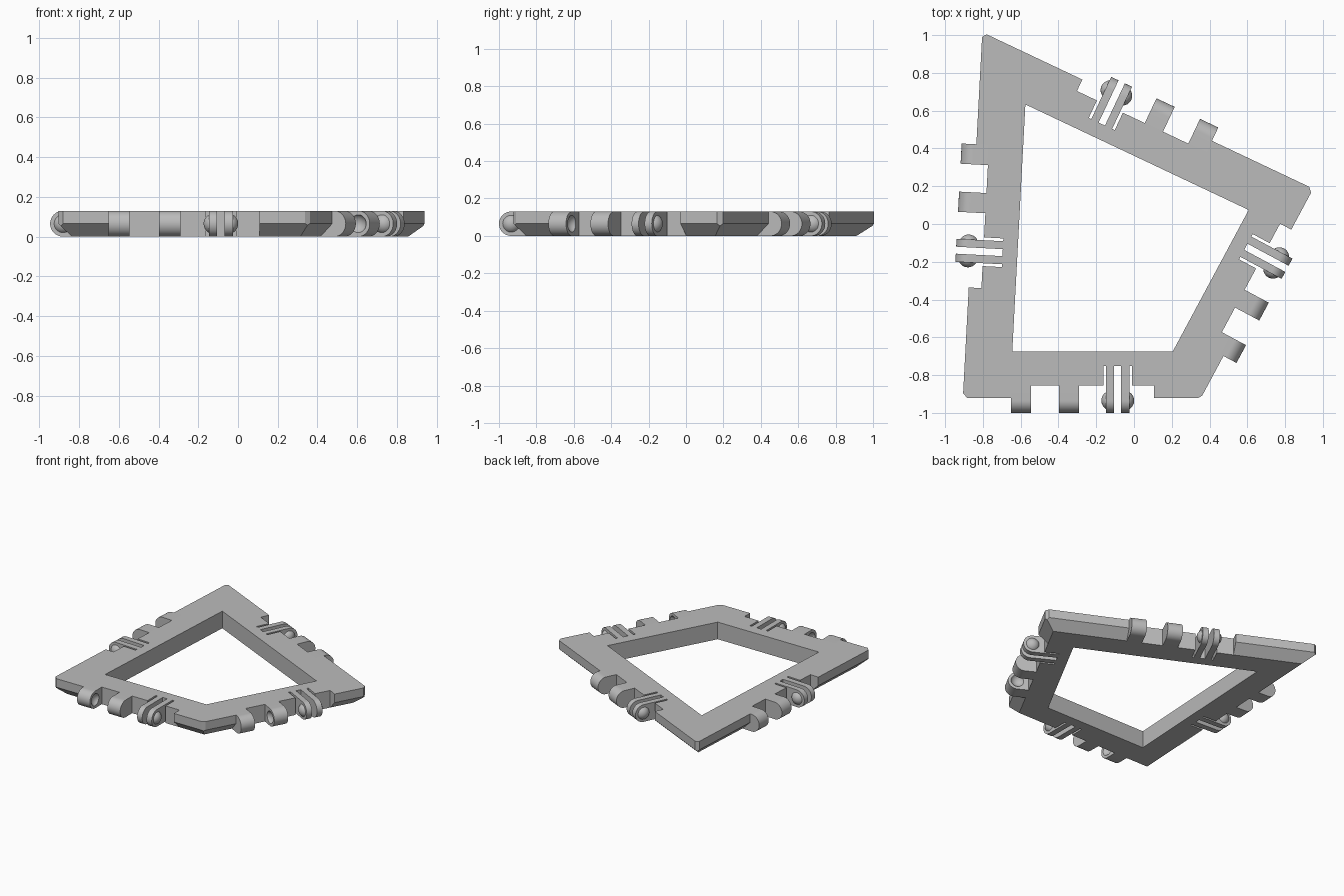
import bpy, bmesh, math
from mathutils import Matrix, Vector

if "Cube" in bpy.data.objects:
    bpy.data.objects.remove(bpy.data.objects["Cube"], do_unlink=True)

H = 0.13            # frame thickness
WIDTH = 0.248       # frame width in plan
NOTCH = 0.067       # notch depth, also the chamfer inset
SLOT = 0.169        # depth of the flex slots
R = H / 2           # hinge barrel radius
PIN_R, PIN_IN = 0.052, 0.026   # snap ball radius and how far it is sunk

grey = bpy.data.materials.new("plain_grey")
grey.use_nodes = True
colour = (0.5, 0.5, 0.5, 1)
grey.diffuse_color = colour
grey.node_tree.nodes["Principled BSDF"].inputs["Base Color"].default_value = colour

# Kite corners, counter-clockwise from the front right corner's neighbour
corners = [Vector(c) for c in ((-0.906, -0.922), (0.354, -0.922), (0.949, 0.187), (-0.803, 1.015))]
chops = [0.018, 0.008, 0.017, 0.021]
sides = ["front", "left", "back", "right"]


def make_object(name, bm, smooth=False):
    bmesh.ops.recalc_face_normals(bm, faces=bm.faces)
    mesh = bpy.data.meshes.new(name)
    bm.to_mesh(mesh)
    bm.free()
    mesh.materials.append(grey)
    ob = bpy.data.objects.new(name, mesh)
    bpy.context.collection.objects.link(ob)
    bpy.ops.object.select_all(action="DESELECT")
    ob.select_set(True)
    bpy.context.view_layer.objects.active = ob
    if smooth:
        bpy.ops.object.shade_smooth_by_angle(angle=math.radians(35))
    return ob


def cut(ob, cutter):
    cutter.hide_render = True
    mod = ob.modifiers.new("cut", "BOOLEAN")
    mod.operation = "DIFFERENCE"
    mod.solver = "EXACT"
    mod.object = cutter
    bpy.ops.object.select_all(action="DESELECT")
    ob.select_set(True)
    bpy.context.view_layer.objects.active = ob
    bpy.ops.object.modifier_apply(modifier=mod.name)
    bpy.data.objects.remove(cutter, do_unlink=True)


def extrude_profile(bm, points, offset, matrix):
    """Closed prism from a profile, swept along offset, then placed."""
    low = [bm.verts.new(matrix @ Vector(p)) for p in points]
    high = [bm.verts.new(matrix @ (Vector(p) + Vector(offset))) for p in points]
    bm.faces.new(low)
    bm.faces.new(high)
    for i in range(len(low)):
        j = (i + 1) % len(low)
        bm.faces.new((low[i], low[j], high[j], high[i]))


def bisector(i):
    a = (corners[i - 1] - corners[i]).normalized()
    b = (corners[(i + 1) % 4] - corners[i]).normalized()
    return (a + b).normalized(), a.angle(b) / 2


def inset(i, d, z):
    direction, half = bisector(i)
    p = corners[i] + direction * d / math.sin(half)
    return Vector((p.x, p.y, z))


def edge_matrix(i):
    """Local x runs along the edge, local y points into the frame."""
    a, b = corners[i], corners[(i + 1) % 4]
    d = (b - a).normalized()
    m = (a + b) / 2
    return Matrix(((d.x, -d.y, 0, m.x), (d.y, d.x, 0, m.y), (0, 0, 1, 0), (0, 0, 0, 1)))


# Frame: a mitred ring with a chamfered lower outer edge
bm = bmesh.new()
section = [(0, H), (0, R), (NOTCH, 0), (WIDTH, 0), (WIDTH, H)]
rings = [[bm.verts.new(inset(i, d, z)) for d, z in section] for i in range(4)]
for i in range(4):
    a, b = rings[i], rings[(i + 1) % 4]
    for k in range(5):
        n = (k + 1) % 5
        bm.faces.new((a[k], b[k], b[n], a[n]))

# Blunt the four corners
for i in range(4):
    direction, _ = bisector(i)
    p = corners[i] + direction * chops[i]
    bmesh.ops.bisect_plane(bm, geom=bm.verts[:] + bm.edges[:] + bm.faces[:],
                           plane_co=(p.x, p.y, 0), plane_no=(direction.x, direction.y, 0),
                           clear_inner=True)
    bmesh.ops.holes_fill(bm, edges=[e for e in bm.edges if e.is_boundary])
frame = make_object("frame", bm)

# Hinge layout along each edge, measured from its middle
knuckles = [(-0.376, -0.269, 1), (-0.121, -0.014, -1)]   # last value: dimpled end
fingers = [(0.129, 0.171, -1), (0.208, 0.251, 1)]        # last value: ball end
slots = [(0.114, 0.129), (0.171, 0.208), (0.251, 0.266)]

# Comb-shaped cutter for the notch and the flex slots
comb = [(-0.376, -0.1), (-0.376, NOTCH)]
for a, b in slots:
    comb += [(a, NOTCH), (a, SLOT), (b, SLOT), (b, NOTCH)]
comb += [(0.383, NOTCH), (0.383, -0.1)]
bm = bmesh.new()
for i in range(4):
    extrude_profile(bm, [(s, t, -0.1) for s, t in comb], (0, 0, 0.4), edge_matrix(i))
cut(frame, make_object("notch_cutter", bm))

# D-shaped barrel profile shared by knuckles and fingers
CENTRE = -0.013
barrel = [(NOTCH, H), (NOTCH, 0)]
for k in range(25):
    a = -math.pi / 2 - math.pi * k / 24
    barrel.append((CENTRE + R * math.cos(a), R + R * math.sin(a)))


def barrel_part(name, a, b, matrix):
    bm = bmesh.new()
    extrude_profile(bm, [(a, t, z) for t, z in barrel], (b - a, 0, 0), matrix)
    return make_object(name, bm, smooth=True)


def ball(s, cap_side=0):
    bm = bmesh.new()
    bmesh.ops.create_uvsphere(bm, u_segments=32, v_segments=20, radius=PIN_R,
                              matrix=Matrix.Translation((s, CENTRE, R)))
    if cap_side:
        bmesh.ops.bisect_plane(bm, geom=bm.verts[:] + bm.edges[:] + bm.faces[:],
                               plane_co=(s + cap_side * PIN_IN, 0, 0),
                               plane_no=(cap_side, 0, 0), clear_inner=True)
    return bm


for i, side in enumerate(sides):
    M = edge_matrix(i)
    # Knuckles with a round dimple on the facing ends
    for n, (a, b, end) in enumerate(knuckles, 1):
        knuckle = barrel_part(f"{side}_knuckle_{n}", a, b, M)
        bm = ball((b if end > 0 else a) + end * PIN_IN)
        bm.transform(M)
        cut(knuckle, make_object("dimple_cutter", bm, smooth=True))
        bpy.ops.object.shade_smooth_by_angle(angle=math.radians(35))
    # Clip fingers with snap balls on the outer ends
    for n, (a, b, end) in enumerate(fingers, 1):
        barrel_part(f"{side}_clip_finger_{n}", a, b, M)
        bm = ball((b if end > 0 else a) - end * PIN_IN, end)
        bm.transform(M)
        make_object(f"{side}_snap_ball_{n}", bm, smooth=True)
